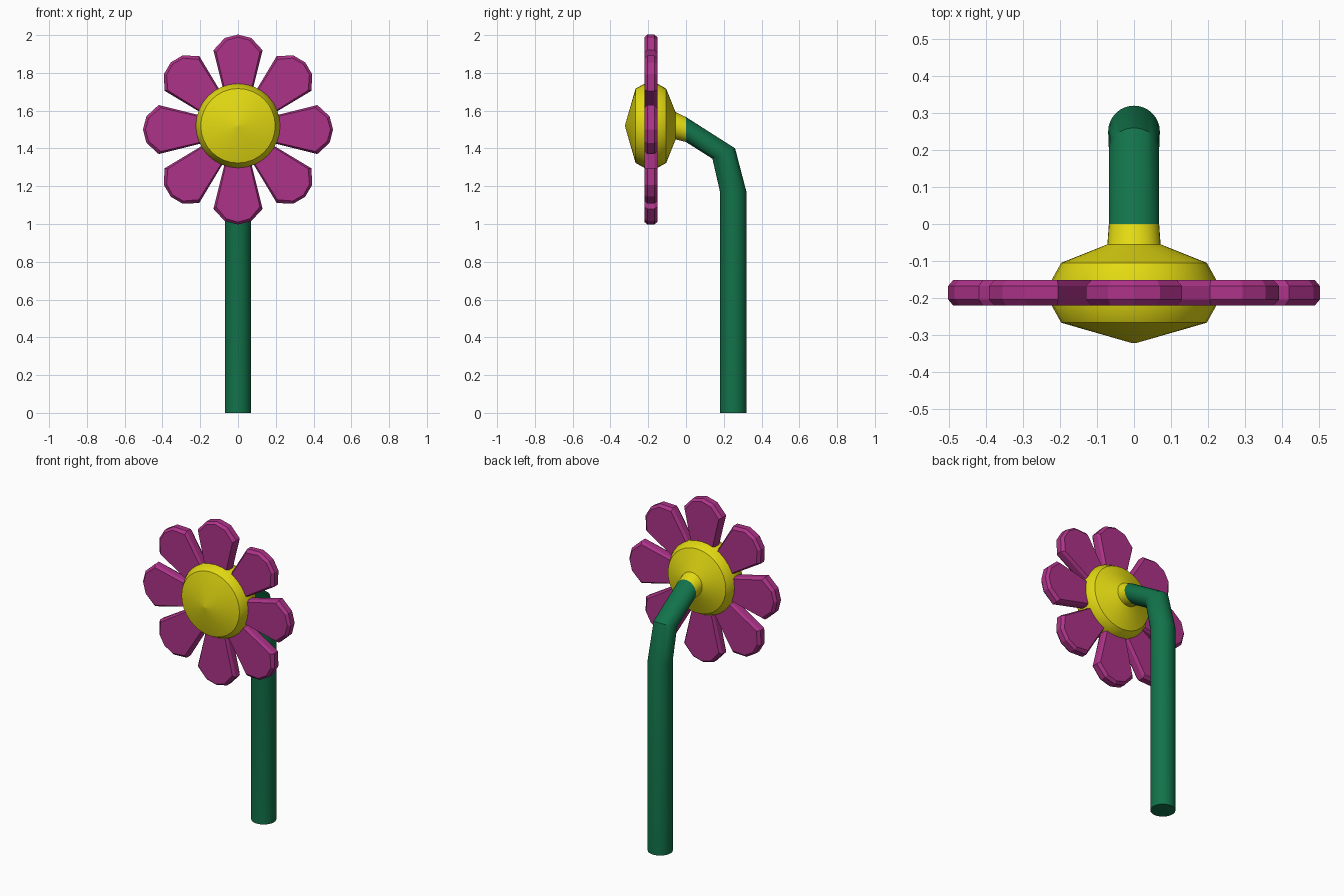
import bpy, bmesh, math
from mathutils import Matrix

if "Cube" in bpy.data.objects:
    bpy.data.objects.remove(bpy.data.objects["Cube"])


def material(name, rgb):
    m = bpy.data.materials.new(name)
    m.diffuse_color = (*rgb, 1)
    m.use_nodes = True
    m.node_tree.nodes["Principled BSDF"].inputs["Base Color"].default_value = m.diffuse_color
    return m


green = material("stem green", (0.006, 0.17, 0.068))
yellow = material("centre yellow", (0.77, 0.70, 0.006))
magenta = material("petal magenta", (0.42, 0.033, 0.25))


def finish(name, bm, mat, smooth_angle):
    bmesh.ops.recalc_face_normals(bm, faces=bm.faces)
    mesh = bpy.data.meshes.new(name)
    bm.to_mesh(mesh)
    bm.free()
    mesh.materials.append(mat)
    ob = bpy.data.objects.new(name, mesh)
    bpy.context.collection.objects.link(ob)
    bpy.ops.object.select_all(action='DESELECT')
    ob.select_set(True)
    bpy.context.view_layer.objects.active = ob
    bpy.ops.object.shade_smooth_by_angle(angle=math.radians(smooth_angle))
    return ob


def loft(name, rings, mat, n=32, smooth_angle=32):
    """Each ring: centre y, centre z, half width in x, half axis (y, z)."""
    bm = bmesh.new()
    loops = []
    for cy, cz, rx, vy, vz in rings:
        loops.append([bm.verts.new((rx * math.cos(a), cy + vy * math.sin(a), cz + vz * math.sin(a)))
                      for a in (2 * math.pi * i / n for i in range(n))])
    for a, b in zip(loops, loops[1:]):
        for i in range(n):
            j = (i + 1) % n
            bm.faces.new((a[i], a[j], b[j], b[i]))
    bm.faces.new(loops[0])
    bm.faces.new(loops[-1])
    return finish(name, bm, mat, smooth_angle)


# Bent stem
loft("stem", [
    (0.25, 0.0, 0.07, -0.07, 0),
    (0.25, 1.17, 0.07, -0.07, 0),
    (0.20, 1.373, 0.068, -0.06, -0.0275),
    (0.0, 1.50, 0.068, 0, -0.066),
], green)

# Flower centre: neck and flattened dome
dome = [(-0.055, 0.072), (-0.105, 0.197), (-0.152, 0.223), (-0.22, 0.223),
        (-0.267, 0.197), (-0.322, 0.006)]
loft("flower_centre", [(0.0, 1.50, 0.068, 0, -0.066)] +
     [(y, 1.52, r, 0, -r) for y, r in dome], yellow, smooth_angle=35)

# Eight chamfered petals around the centre
half = [(0.055, 0.12), (0.13, 0.42), (0.07, 0.485)]
outline = half + [(0, 0.503)] + [(-x, z) for x, z in reversed(half)]
inset = [(x * 0.89, 0.12 + (z - 0.12) * 0.965) for x, z in outline]
layers = [(-0.22, inset), (-0.204, outline), (-0.168, outline), (-0.152, inset)]
for k in range(8):
    bm = bmesh.new()
    loops = [[bm.verts.new((x, y, z)) for x, z in pts] for y, pts in layers]
    n = len(outline)
    for a, b in zip(loops, loops[1:]):
        for i in range(n):
            j = (i + 1) % n
            bm.faces.new((a[i], a[j], b[j], b[i]))
    bm.faces.new(loops[0])
    bm.faces.new(loops[-1])
    bm.transform(Matrix.Translation((0, 0, 1.5)) @ Matrix.Rotation(k * math.pi / 4, 4, 'Y'))
    finish(f"petal_{k + 1}", bm, magenta, 15)
